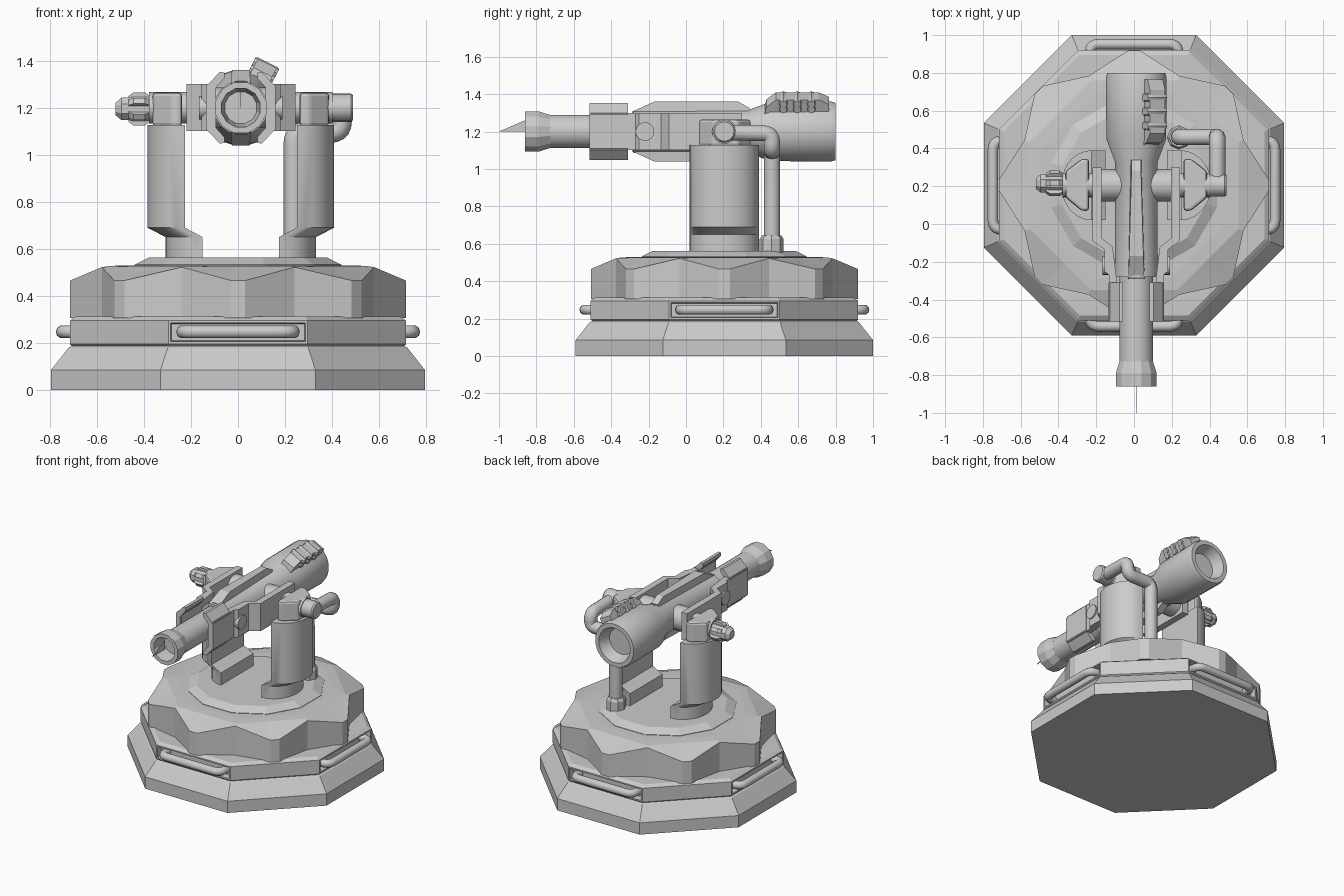
import bpy, bmesh
from math import sin, cos, pi, radians
from mathutils import Vector, Matrix

if "Cube" in bpy.data.objects:
    bpy.data.objects.remove(bpy.data.objects["Cube"])

BY = 0.205            # centre of the base in y
CX, GZ = 0.012, 1.2   # gun axis


def loft(name, rings, smooth=False, mat=None):
    """Skin equal-length point rings and cap both ends."""
    bm = bmesh.new()
    vr = [[bm.verts.new(p) for p in r] for r in rings]
    n = len(vr[0])
    for a, b in zip(vr, vr[1:]):
        for i in range(n):
            j = (i + 1) % n
            bm.faces.new((a[i], a[j], b[j], b[i]))
    bm.faces.new(vr[0][::-1])
    bm.faces.new(vr[-1])
    if mat:
        bm.transform(mat)
    return finish(name, bm, smooth)


def finish(name, bm, smooth=False):
    bmesh.ops.recalc_face_normals(bm, faces=bm.faces)
    me = bpy.data.meshes.new(name)
    bm.to_mesh(me)
    bm.free()
    ob = bpy.data.objects.new(name, me)
    bpy.context.collection.objects.link(ob)
    if smooth:
        bpy.ops.object.select_all(action='DESELECT')
        bpy.context.view_layer.objects.active = ob
        ob.select_set(True)
        bpy.ops.object.shade_smooth_by_angle(angle=radians(35))
    return ob


def lathe(name, prof, n, axis='Z', c=(0, 0, 0), phase=0.0, smooth=False, mat=None):
    """Turn (radius, distance) points about an axis through c."""
    def pt(r, h, a):
        u, v = r * cos(a), r * sin(a)
        p = {'Z': (u, v, h), 'Y': (u, h, v), 'X': (h, u, v)}[axis]
        return Vector(p) + Vector(c)
    return loft(name, [[pt(r, h, phase + 2 * pi * i / n) for i in range(n)]
                       for r, h in prof], smooth, mat)


def prism(name, pts, lo, hi, axis, mat=None):
    """Extrude a 2D outline along an axis."""
    f = {'X': lambda a, b, h: (h, a, b), 'Y': lambda a, b, h: (a, h, b),
         'Z': lambda a, b, h: (a, b, h)}[axis]
    return loft(name, [[f(a, b, h) for a, b in pts] for h in (lo, hi)], mat=mat)


def pipe(name, pts, rad, bend):
    """Round tube along a path with filleted corners."""
    pts = [Vector(p) for p in pts]
    path = [pts[0]]
    for a, b, c in zip(pts, pts[1:], pts[2:]):
        p, q = b + (a - b).normalized() * bend, b + (c - b).normalized() * bend
        path += [p * (1 - t) ** 2 + b * 2 * t * (1 - t) + q * t * t
                 for t in (0, .2, .4, .6, .8, 1)]
    path.append(pts[-1])
    cu = bpy.data.curves.new(name, 'CURVE')
    cu.dimensions = '3D'
    cu.bevel_depth, cu.bevel_resolution, cu.use_fill_caps = rad, 3, True
    sp = cu.splines.new('POLY')
    sp.points.add(len(path) - 1)
    for s, p in zip(sp.points, path):
        s.co = (*p, 1)
    ob = bpy.data.objects.new(name, cu)
    bpy.context.collection.objects.link(ob)
    return ob


# --- base: octagonal skirt and band with recessed panels
K = 1 / cos(pi / 8)
lathe("base_skirt", [(.795 * K, 0), (.795 * K, .085), (.72 * K, .18), (.70 * K, .19)],
      8, c=(0, BY, 0), phase=pi / 8)
band = lathe("base_band", [(.70 * K, .18), (.715 * K, .195), (.715 * K, .295), (.69 * K, .312)],
             8, c=(0, BY, 0), phase=pi / 8)
bm = bmesh.new()
bm.from_mesh(band.data)
bm.normal_update()
panels = [f for f in bm.faces if max(abs(f.normal.x), abs(f.normal.y)) > .99]
bmesh.ops.inset_individual(bm, faces=panels, thickness=.014, depth=0)
bmesh.ops.inset_individual(bm, faces=panels, thickness=.006, depth=-.04)
bm.to_mesh(band.data)
bm.free()

# --- grab handles on the four main sides
for k in range(4):
    h = pipe("base_handle", [(-.235, -.66, .247), (-.235, -.747, .247),
                             (.235, -.747, .247), (.235, -.66, .247)], .028, .05)
    h.matrix_world = Matrix.Translation((0, BY, 0)) @ Matrix.Rotation(k * pi / 2, 4, 'Z')

# --- star-shaped upper tier: eight blunt ridges, eight valleys
def star(z_ridge, z_valley, inner=None):
    ring = []
    for k in range(8):
        a = k * pi / 4
        for t in (-.03, .03):
            r = inner * cos(pi / 8) if inner else .714
            ring.append((r * cos(a) - t * sin(a), BY + r * sin(a) + t * cos(a), z_ridge))
        r, a = inner or .627, a + pi / 8
        ring.append((r * cos(a), BY + r * sin(a), z_valley))
    return ring

loft("star_tier", [star(.305, .305), star(.465, .522), star(.526, .526, .60),
                   star(.53, .53, .53)])
lathe("turntable", [(.455, .515), (.455, .533), (.395, .562)], 12, c=(0, BY, 0), phase=pi / 12)

# --- parts mirrored on both sides of the gun
for s, side in ((1, "right"), (-1, "left")):
    def X(x):
        return CX + s * x

    # support arm: D-shaped section, foot stepped inwards
    def sec(xi, xo, z):
        return [(X(xi + (xo - xi) * sin(pi * i / 14)), .205 - .185 * cos(pi * i / 14), z)
                for i in range(15)]
    loft(side + "_arm", [sec(.163, .32, .55), sec(.163, .32, .65),
                         sec(.238, .397, .69), sec(.238, .397, 1.127)], True)

    # bearing block on the arm
    blk = prism(side + "_bearing", [(X(.25), .07), (X(.29), .07), (X(.375), .14),
                                    (X(.375), .28), (X(.29), .345), (X(.25), .345)],
                1.12, 1.265, 'Z')
    bv = blk.modifiers.new("bevel", 'BEVEL')
    bv.width, bv.segments = .015, 2

    # cranked cheek plate with bolt
    prism(side + "_cheek_plate", [(X(x), y) for x, y in (
        (.105, -.51), (.145, -.51), (.145, -.27), (.168, -.25), (.168, -.135), (.232, -.09),
        (.232, .30), (.185, .30), (.185, -.075), (.125, -.12), (.105, -.28))], 1.1, 1.3, 'Z')
    lathe(side + "_bolt", [(.05, X(.12)), (.05, X(.178))], 16, 'X', (0, -.22, GZ), smooth=True)

    # folded bracket around the barrel
    prism(side + "_barrel_bracket", [(X(x), GZ + z) for x, z in (
        (.07, .15), (.09, .152), (.148, .09), (.148, -.09), (.09, -.152), (.07, -.15),
        (.07, -.125), (.115, -.075), (.115, .075), (.07, .125))], -.515, -.31, 'Y')
    # trunnion between body and plate
    lathe(side + "_trunnion", [(.085, X(.05)), (.085, X(.2)), (.066, X(.21)), (.066, X(.39))],
          16, 'X', (0, .205, GZ), smooth=True)

# --- axle ends: plain stub right, ribbed knob left
lathe("axle_stub", [(.06, .35), (.06, .48), (.052, .49)], 16, 'X', (0, .205, GZ), smooth=True)
lathe("knob", [(.05, -.35), (.055, -.39), (.055, -.45), (.052, -.46), (.052, -.495),
               (.03, -.52)], 8, 'X', (0, .215, GZ - .005), phase=pi / 8)
for k in range(6):
    m = Matrix.Translation((0, .215, GZ - .005)) @ Matrix.Rotation(k * pi / 3, 4, 'X')
    prism("knob_rib", [(-.375, .03), (-.375, .055), (-.395, .07), (-.445, .07), (-.465, .055),
                       (-.465, .03)], -.014, .014, 'Y', m)

# --- gun: barrel, body, rear housing with hollow end
lathe("gun_body", [(.09, -.74), (.09, -.28), (.115, -.28), (.115, .33), (.16, .45), (.163, .775),
                   (.155, .80), (.125, .80), (.095, .72)], 20, 'Y', (CX, 0, GZ),
      phase=pi / 20, smooth=True)
lathe("muzzle", [(.07, -.76), (.085, -.86), (.112, -.86), (.112, -.79), (.091, -.725)],
      12, 'Y', (CX, 0, GZ), phase=pi / 12)
prism("front_blade", [(-1.0, GZ), (-.85, GZ + .065), (-.85, GZ)], CX - .001, CX + .001, 'X')
for s, nm in ((1, "top_fin"), (-1, "bottom_fin")):
    loft(nm, [[(CX + x * w, y, GZ + s * z) for y, z, w in (
        (-.29, .105, 1), (-.17, .16, .9), (.28, .16, .6), (.34, .125, .6), (.34, .06, .8),
        (-.29, .06, 1.1))] for x in (-.042, .042)])

# --- tilted sight box with studs
M = Matrix.Translation((.11, 0, 1.36)) @ Matrix.Rotation(radians(27), 4, 'Y')
prism("sight_box", [(.42, -.05), (.43, -.01), (.48, .032), (.71, .032), (.765, .005),
                    (.765, -.05)], -.045, .045, 'X', M)
for y in (.52, .595, .67):
    for v in (-.02, .013):
        lathe("sight_stud", [(.02, -.056), (.024, -.046), (.024, .046), (.02, .056)],
              8, 'X', (0, y, v), mat=M, smooth=True)

# --- feed pipe from the axle down to the turntable
pipe("feed_pipe", [(.44, .2, 1.195), (.44, .46, 1.19), (.44, .46, 1.095), (.238, .46, 1.095),
                   (.238, .46, .57)], .044, .046)
lathe("pipe_nut", [(.064, .55), (.064, .625), (.052, .645)], 8, c=(.238, .458, 0))
